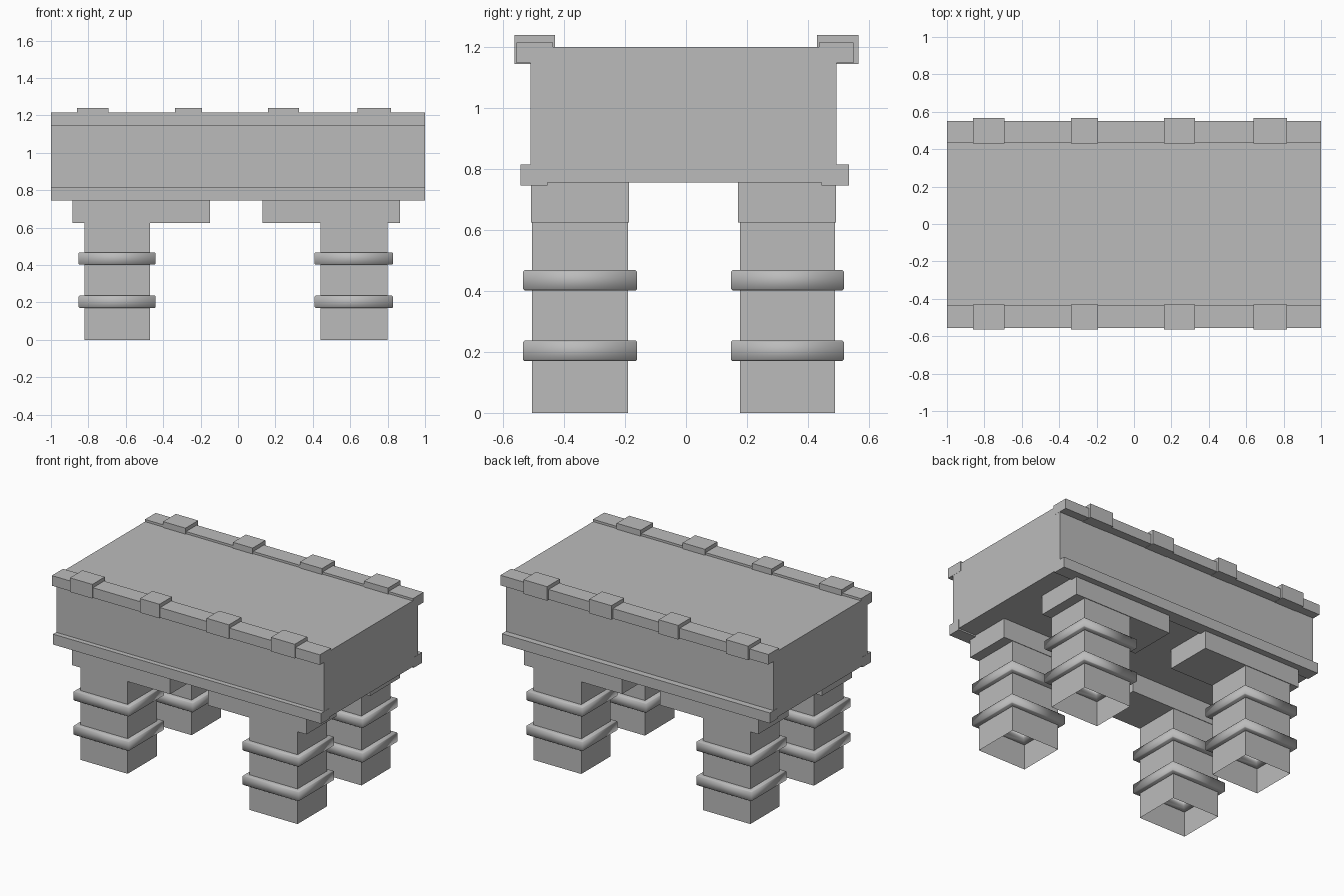
import bpy
import bmesh

cube = bpy.data.objects.get("Cube")
if cube:
    bpy.data.objects.remove(cube, do_unlink=True)

stone = bpy.data.materials.new("grey_stone")
stone.use_nodes = True
GREY = (0.5, 0.5, 0.5, 1)
stone.diffuse_color = GREY
stone.node_tree.nodes["Principled BSDF"].inputs["Base Color"].default_value = GREY


def finish(name, bm, smooth=False):
    bmesh.ops.recalc_face_normals(bm, faces=bm.faces)
    mesh = bpy.data.meshes.new(name)
    bm.to_mesh(mesh)
    bm.free()
    mesh.materials.append(stone)
    for face in mesh.polygons:
        face.use_smooth = smooth
    obj = bpy.data.objects.new(name, mesh)
    bpy.context.collection.objects.link(obj)
    return obj


def box(name, xs, ys, zs, open_bottom=False):
    bm = bmesh.new()
    bmesh.ops.create_cube(bm, size=1)
    for v in bm.verts:
        v.co = [r[0] if c < 0 else r[1] for c, r in zip(v.co, (xs, ys, zs))]
    obj = finish(name, bm)
    if open_bottom:
        bm = bmesh.new()
        bm.from_mesh(obj.data)
        floor = min(bm.faces, key=lambda f: f.calc_center_median().z)
        bmesh.ops.delete(bm, geom=[floor], context='FACES_ONLY')
        bm.to_mesh(obj.data)
        bm.free()
    return obj


def band(name, xs, ys, z0, z1, out=0.03, inner=0.04, cut=0.005):
    """Square hoop: a chamfered section swept round the pillar's rectangle."""
    section = [(-inner, z0), (out - cut, z0), (out, z0 + cut),
               (out, z1 - cut), (out - cut, z1), (-inner, z1)]
    bm = bmesh.new()
    loops = []
    for d, z in section:
        x0, x1, y0, y1 = xs[0] - d, xs[1] + d, ys[0] - d, ys[1] + d
        loops.append([bm.verts.new((x, y, z)) for x, y in
                      ((x0, y0), (x1, y0), (x1, y1), (x0, y1))])
    for i, a in enumerate(loops):
        b = loops[(i + 1) % len(loops)]
        for k in range(4):
            n = (k + 1) % 4
            bm.faces.new((a[k], a[n], b[n], b[k]))
    finish(name, bm, smooth=True)


# Deck block
box("deck", (-0.999, 0.999), (-0.51, 0.493), (0.755, 1.2))

# Edge trims and raised blocks along front and back
sides = {"front": ((-0.543, -0.455), (-0.556, -0.437), (-0.563, -0.43)),
         "back": ((0.445, 0.535), (0.436, 0.55), (0.43, 0.566))}
block_spans = [(-0.86, -0.693), (-0.338, -0.192), (0.16, 0.326), (0.64, 0.818)]
for side, (low, high, block) in sides.items():
    box(f"{side}_lower_trim", (-1, 1), low, (0.745, 0.815))
    box(f"{side}_upper_trim", (-1, 1), high, (1.147, 1.215))
    for i, span in enumerate(block_spans):
        box(f"{side}_block_{i + 1}", span, block, (1.145, 1.24))

# Hollow pillars with corbels and hoops
columns = {"right": ((-0.822, -0.47), (-0.884, -0.15)),
           "left": ((0.44, 0.798), (0.132, 0.866))}
rows = {"front": ((-0.505, -0.19), (-0.508, -0.187)),
        "back": ((0.177, 0.488), (0.17, 0.492))}
for side, (px, cx) in columns.items():
    for row, (py, cy) in rows.items():
        name = f"{row}_{side}"
        box(f"{name}_pillar", px, py, (0, 0.625), open_bottom=True)
        box(f"{name}_corbel", cx, cy, (0.624, 0.757))
        band(f"{name}_lower_band", px, py, 0.17, 0.237)
        band(f"{name}_upper_band", px, py, 0.402, 0.468)
